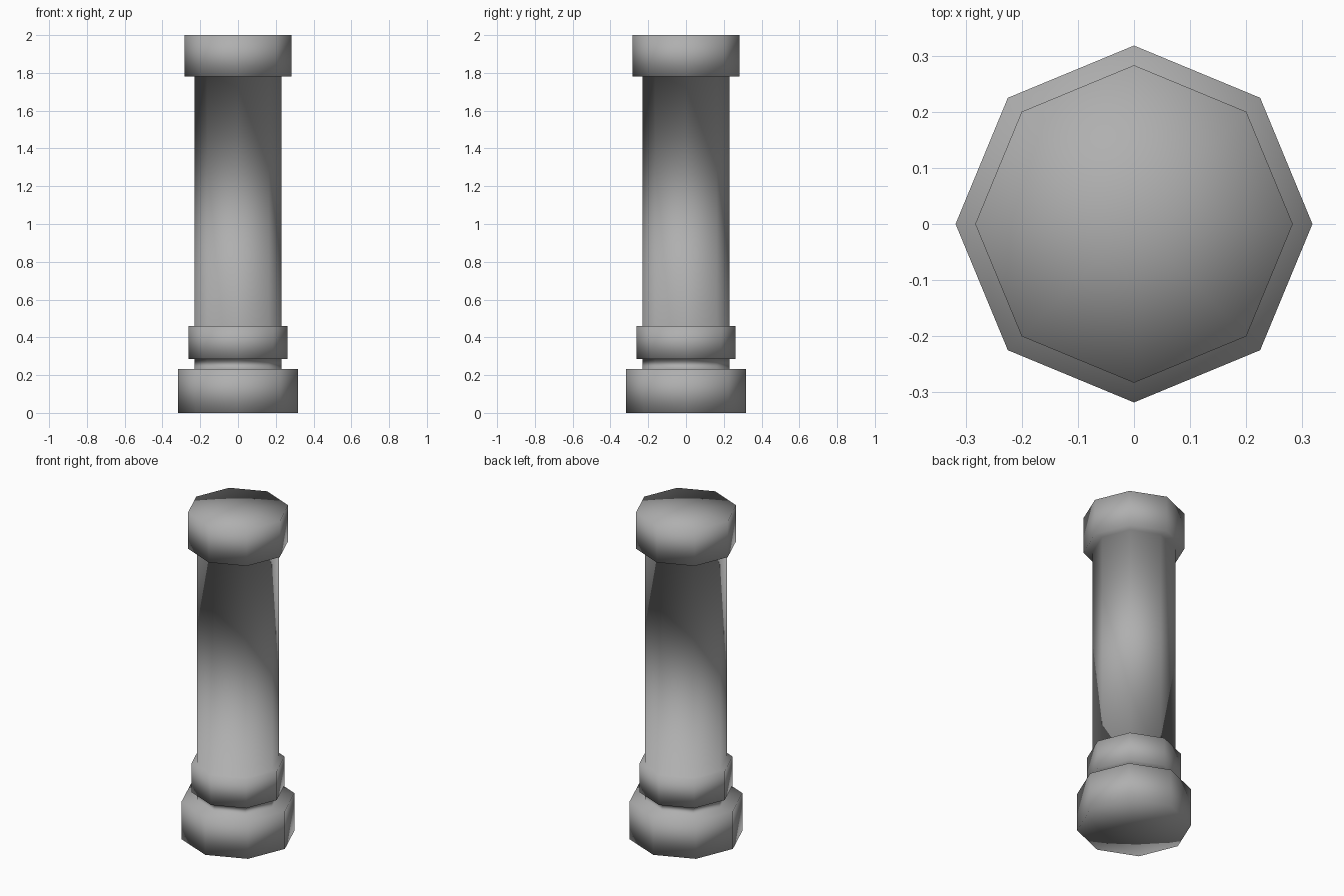
import bpy, bmesh
from math import cos, sin, pi

if "Cube" in bpy.data.objects:
    bpy.data.objects.remove(bpy.data.objects["Cube"])

SIDES = 8

# Column outline from the floor up: (radius, height)
PROFILE = [
    (0.318, 0.0), (0.318, 0.232),      # base block
    (0.231, 0.232), (0.231, 0.285),    # recessed neck
    (0.263, 0.285), (0.263, 0.46),     # collar
    (0.231, 0.46), (0.231, 1.78),      # shaft
    (0.283, 1.78), (0.283, 2.0),       # capital
]


def lathe(name, profile, sides):
    bm = bmesh.new()
    rings = [[bm.verts.new((r * cos(2 * pi * i / sides), r * sin(2 * pi * i / sides), z))
              for i in range(sides)] for r, z in profile]
    # Centre points of the end caps
    bottom = bm.verts.new((0, 0, profile[0][1]))
    top = bm.verts.new((0, 0, profile[-1][1]))
    for i in range(sides):
        j = (i + 1) % sides
        for low, high in zip(rings, rings[1:]):
            bm.faces.new((low[i], low[j], high[j], high[i]))
        bm.faces.new((rings[0][j], rings[0][i], bottom))
        bm.faces.new((rings[-1][i], rings[-1][j], top))
    for face in bm.faces:
        face.smooth = True
    mesh = bpy.data.meshes.new(name)
    bm.to_mesh(mesh)
    bm.free()
    obj = bpy.data.objects.new(name, mesh)
    bpy.context.collection.objects.link(obj)
    return obj


# Octagonal column, smooth shaded as one continuous surface
column = lathe("column", PROFILE, SIDES)

# Dark grey stone
stone = bpy.data.materials.new("stone")
stone.diffuse_color = (0.43, 0.43, 0.43, 1)
stone.use_nodes = True
stone.node_tree.nodes["Principled BSDF"].inputs["Base Color"].default_value = stone.diffuse_color
column.data.materials.append(stone)
